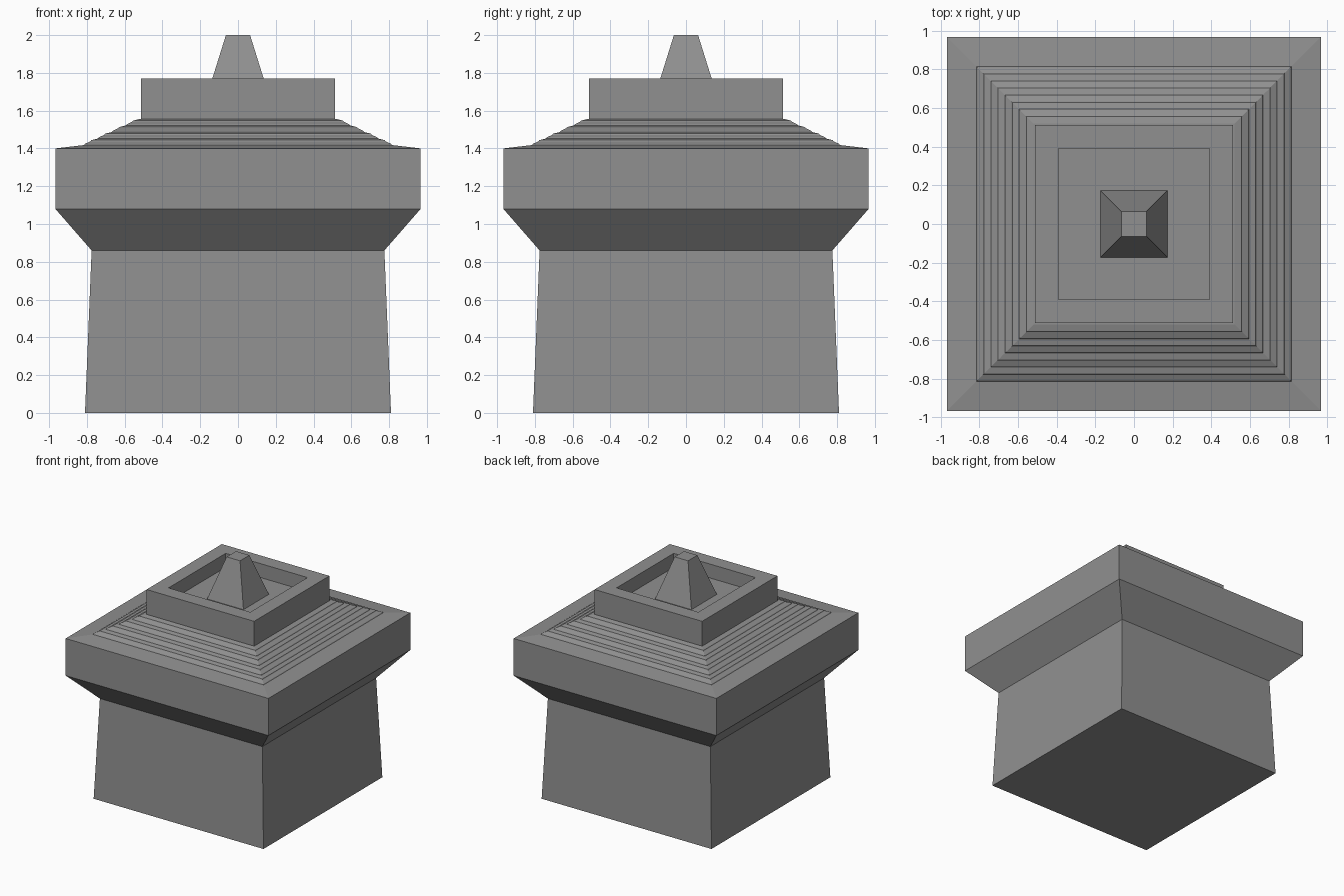
import bpy, bmesh

if "Cube" in bpy.data.objects:
    bpy.data.objects.remove(bpy.data.objects["Cube"])

stone = bpy.data.materials.new("grey stone")
stone.diffuse_color = (0.28, 0.28, 0.28, 1)
stone.use_nodes = True
stone.node_tree.nodes["Principled BSDF"].inputs["Base Color"].default_value = stone.diffuse_color


def square_tower(name, profile):
    """Stack square rings (half width, height), bridge them and cap both ends."""
    bm = bmesh.new()
    rings = [[bm.verts.new((sx * r, sy * r, z))
              for sx, sy in ((-1, -1), (1, -1), (1, 1), (-1, 1))]
             for r, z in profile]
    for low, high in zip(rings, rings[1:]):
        for i in range(4):
            j = (i + 1) % 4
            bm.faces.new((low[i], low[j], high[j], high[i]))
    bm.faces.new(rings[0][::-1])
    bm.faces.new(rings[-1])
    mesh = bpy.data.meshes.new(name)
    bm.to_mesh(mesh)
    bm.free()
    mesh.materials.append(stone)
    obj = bpy.data.objects.new(name, mesh)
    bpy.context.collection.objects.link(obj)
    return obj


# Tapered shaft, flared collar, cornice and the stepped roof above it
profile = [(0.81, 0), (0.775, 0.86), (0.967, 1.08), (0.967, 1.40), (0.815, 1.418)]
for step in range(4):
    r, z = 0.815 - 0.0737 * step, 1.418 + 0.0345 * step
    profile += [(r - 0.004, z + 0.006), (r - 0.034, z + 0.020),
                (r - 0.038, z + 0.026), (r - 0.0737, z + 0.0345)]
square_tower("pillar_and_roof", profile)

# Top block with a square recess
square_tower("hollow_top_block", [(0.513, 1.54), (0.513, 1.77), (0.39, 1.77), (0.39, 1.65)])

# Tapered finial standing in the recess
square_tower("finial", [(0.174, 1.648), (0.064, 2.0)])
